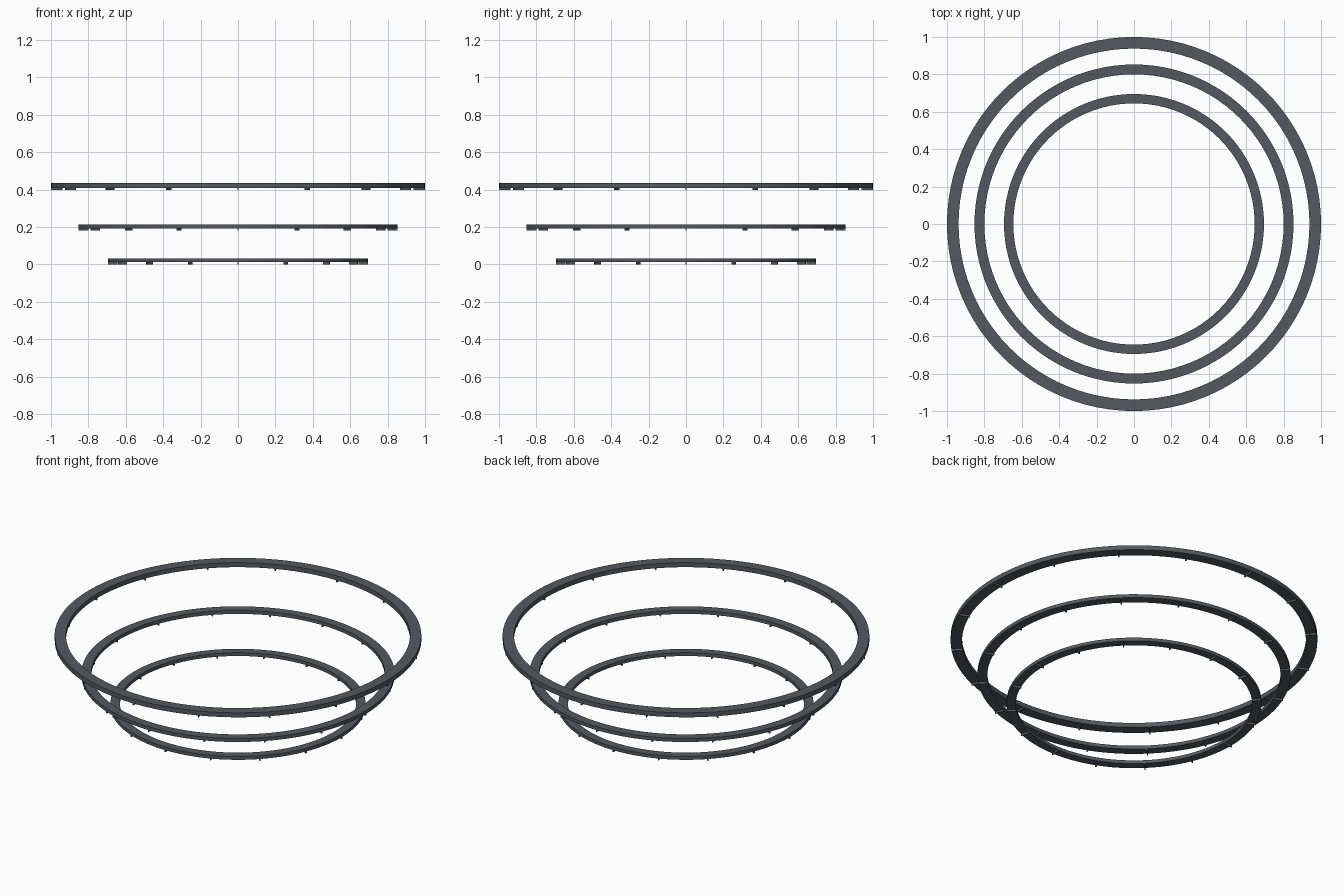
import bpy, math

if "Cube" in bpy.data.objects:
    bpy.data.objects.remove(bpy.data.objects["Cube"])


def make_object(name, verts, faces):
    mesh = bpy.data.meshes.new(name)
    mesh.from_pydata(verts, [], faces)
    mesh.update()
    obj = bpy.data.objects.new(name, mesh)
    bpy.context.collection.objects.link(obj)
    mat = bpy.data.materials.get("dark_metal") or bpy.data.materials.new("dark_metal")
    mat.diffuse_color = (0.09, 0.10, 0.12, 1)
    mat.use_nodes = True
    mat.node_tree.nodes["Principled BSDF"].inputs["Base Color"].default_value = mat.diffuse_color
    mesh.materials.append(mat)
    return obj


def ring(name, r_in, r_out, z0, z1, n=96):
    # rectangular profile revolved about z
    profile = [(r_in, z0), (r_out, z0), (r_out, z1), (r_in, z1)]
    verts, faces = [], []
    for i in range(n):
        a = 2 * math.pi * i / n
        verts += [(r * math.cos(a), r * math.sin(a), z) for r, z in profile]
        for k in range(4):
            m, j = (k + 1) % 4, (i + 1) % n
            faces.append((i * 4 + k, j * 4 + k, j * 4 + m, i * 4 + m)[::-1])
    obj = make_object(name, verts, faces)
    bpy.ops.object.select_all(action='DESELECT')
    bpy.context.view_layer.objects.active = obj
    obj.select_set(True)
    bpy.ops.object.shade_smooth_by_angle(angle=math.radians(30))


def ribs(name, r_in, r_out, z0, z1, count=16, t=0.003):
    # thin radial plates under the ring
    verts, faces = [], []
    for i in range(count):
        a = 2 * math.pi * i / count
        c, s, b = math.cos(a), math.sin(a), i * 8
        for z in (z0, z1):
            for r, w in ((r_in, -t), (r_out, -t), (r_out, t), (r_in, t)):
                verts.append((r * c - w * s, r * s + w * c, z))
        faces += [tuple(b + k for k in f) for f in (
            (3, 2, 1, 0), (4, 5, 6, 7), (0, 1, 5, 4),
            (1, 2, 6, 5), (2, 3, 7, 6), (3, 0, 4, 7))]
    make_object(name, verts, faces)


# three stacked hoops: inner radius, outer radius, rib bottom, ring bottom, ring top
for label, r_in, r_out, zr, z0, z1 in (
        ("lower", 0.645, 0.695, 0.0, 0.012, 0.032),
        ("middle", 0.80, 0.853, 0.182, 0.193, 0.214),
        ("upper", 0.938, 1.0, 0.398, 0.410, 0.437)):
    ring(label + "_ring", r_in, r_out, z0, z1)
    ribs(label + "_ring_ribs", r_in, r_out - 0.001, zr, z0 + 0.001)
